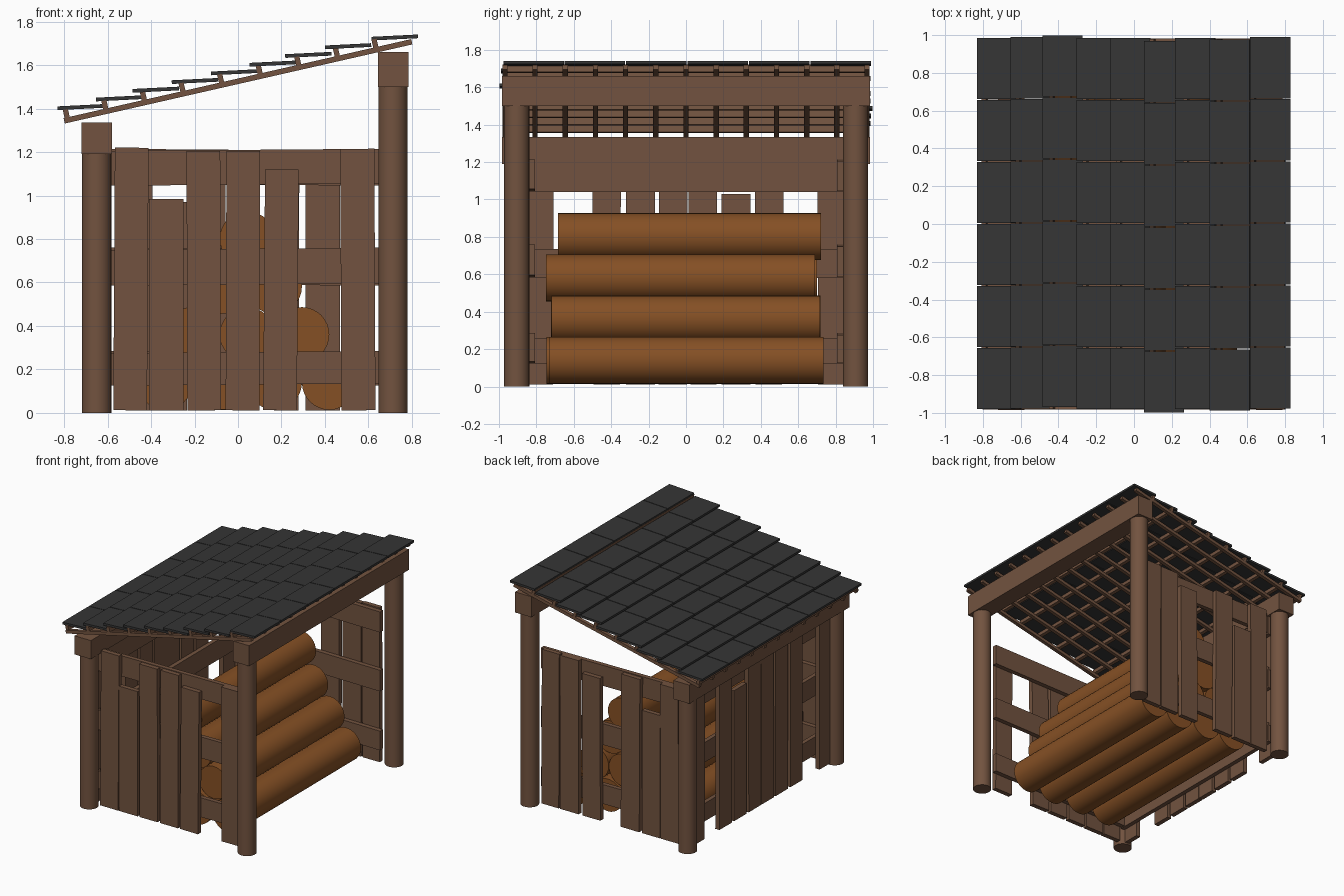
import bpy, math, random
random.seed(4)


def material(name, rgb):
    m = bpy.data.materials.new(name)
    m.diffuse_color = (*rgb, 1)
    return m


WOOD = material("brown wood", (0.168, 0.086, 0.050))
LOG = material("orange log wood", (0.235, 0.080, 0.018))
SLATE = material("dark slate", (0.036, 0.036, 0.036))


def finish(name, mat):
    ob = bpy.context.object
    ob.name = name
    ob.data.materials.append(mat)
    return ob


def box(name, lo, hi, mat=WOOD, rot=(0, 0, 0)):
    """Box given by its low and high corners, turned about its centre."""
    bpy.ops.mesh.primitive_cube_add(
        size=1, location=[(a + b) / 2 for a, b in zip(lo, hi)], rotation=rot)
    ob = bpy.context.object
    ob.scale = [b - a for a, b in zip(lo, hi)]
    bpy.ops.object.transform_apply(location=False, rotation=False, scale=True)
    return finish(name, mat)


def cylinder(name, r, length, loc, mat, rot=(0, 0, 0)):
    bpy.ops.mesh.primitive_cylinder_add(vertices=32, radius=r, depth=length,
                                        location=loc, rotation=rot)
    bpy.ops.object.shade_smooth_by_angle(angle=math.radians(40))
    return finish(name, mat)


# corner posts, the right pair taller
for x, h in ((-0.65, 1.19), (0.713, 1.50)):
    for y in (-0.905, 0.907):
        cylinder("post", 0.067, h, (x, y, h / 2), WOOD)

# beams along the post tops
box("low_beam", (-0.72, -0.985, 1.19), (-0.58, 0.985, 1.335))
box("high_beam", (0.645, -0.985, 1.50), (0.785, 0.985, 1.66))

# rails of the two end walls and the long wall
RAILS = ((0.13, 0.28), (0.59, 0.755), (1.05, 1.21))
for z0, z1 in RAILS:
    for s in (-1, 1):
        y0, y1 = sorted((s * 0.808, s * 0.843))
        box("end_rail", (-0.60, y0, z0), (0.66, y1, z1), rot=(0, s * 0.008, 0))
    box("long_rail", (-0.62, -0.85, z0 - 0.01), (-0.587, 0.85, z1 - 0.02))

# end wall planks: left, right, top, lean
FRONT = ((-0.57, -0.415, 1.22, 0.006), (-0.41, -0.25, 0.985, 0.0),
         (-0.235, -0.08, 1.205, -0.003), (-0.055, 0.10, 1.205, 0.003),
         (0.12, 0.275, 1.12, 0.008), (0.473, 0.63, 1.215, -0.004))
BACK = ((-0.55, -0.395, 1.215, 0.004), (-0.39, -0.235, 0.97, 0.0),
        (-0.215, -0.055, 1.205, -0.005), (0.125, 0.28, 1.12, 0.004),
        (0.31, 0.47, 1.21, 0.0), (0.48, 0.63, 1.215, -0.004))
for name, planks, y in (("front_plank", FRONT, -0.862), ("back_plank", BACK, 0.862)):
    for x0, x1, top, lean in planks:
        box(name, (x0, y - 0.018, 0.012), (x1, y + 0.018, top), rot=(0, lean, 0))

# long wall planks: near, far, top
for y0, y1, top in ((-0.85, -0.71, 1.19), (-0.50, -0.35, 1.19), (-0.32, -0.165, 1.18),
                    (-0.145, 0.008, 1.19), (0.012, 0.165, 1.18), (0.19, 0.345, 1.03),
                    (0.37, 0.523, 1.19), (0.705, 0.85, 1.19)):
    box("long_wall_plank", (-0.656, y0, 0.012), (-0.62, y1, top),
        rot=(random.uniform(-0.004, 0.004), 0, 0))

# pyramid of logs, four rows
R = 0.126
ENDS = ((-0.74, 0.73), (-0.715, 0.718), (-0.74, 0.70), (-0.685, 0.722))
for row, (y0, y1) in enumerate(ENDS):
    for i in range(4 - row):
        d = 0 if i == 3 - row else random.uniform(-0.012, 0.012)
        cylinder("log", R, y1 - y0,
                 (0.42 - row * 0.126 - i * 0.252, (y0 + y1) / 2 + d, 0.14 + row * 0.2205),
                 LOG, (math.pi / 2, 0, 0))

# sloping rafters
SLOPE = 0.2275
PITCH = -math.atan(SLOPE)
for k in range(13):
    y = -0.968 + k * 0.1613
    box("rafter", (-0.82, y - 0.014, 1.513), (0.82, y + 0.014, 1.538), rot=(0, PITCH, 0))

# battens across the rafters, one under each course
for k in range(9):
    x = -0.79 + k * 0.1775
    z = 1.5255 + x * SLOPE + 0.031
    box("batten", (x - 0.012, -0.98, z - 0.02), (x + 0.012, 0.98, z + 0.02), rot=(0, PITCH, 0))

# nine overlapping courses of six slates
LEFT = (-0.83, -0.653, -0.485, -0.305, -0.125, 0.052, 0.217, 0.40, 0.615)
SHIFT = (0.0, 0.003, 0.012, 0.0, 0.0, -0.018, 0.0, -0.008, 0.003)
for k, (x, dy) in enumerate(zip(LEFT, SHIFT)):
    z = 1.407 + k * 0.04
    for j in range(6):
        y = -0.98 + j * 0.3285 + dy
        box("roof_slate", (x, y, z - 0.0085), (x + 0.213, y + 0.3235, z + 0.0085),
            SLATE, (0, -0.05, 0))
